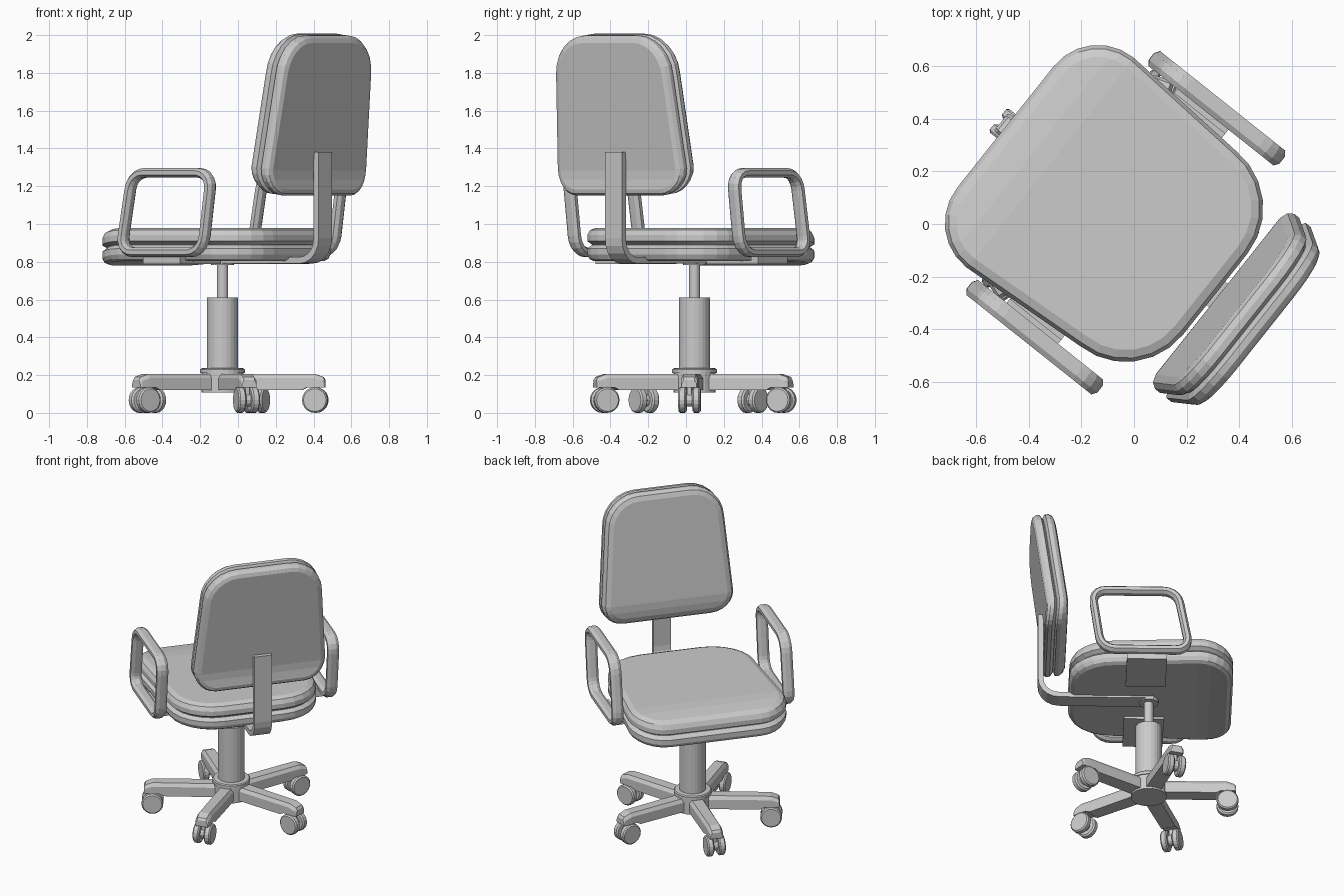
import bpy, bmesh
from math import pi, sin, cos, radians
from mathutils import Matrix, Vector

if "Cube" in bpy.data.objects:
    bpy.data.objects.remove(bpy.data.objects["Cube"])

# chair frame: +x = towards backrest, y = sideways; turned and shifted into place
BASE = Matrix.Translation((-0.082, 0.045, 0))
CHAIR = BASE @ Matrix.Rotation(radians(-38.5), 4, 'Z')


def finish(name, bm, matrix):
    bmesh.ops.transform(bm, matrix=matrix, verts=bm.verts)
    bmesh.ops.recalc_face_normals(bm, faces=bm.faces)
    me = bpy.data.meshes.new(name)
    bm.to_mesh(me)
    bm.free()
    ob = bpy.data.objects.new(name, me)
    bpy.context.collection.objects.link(ob)
    return ob


def loft(rings, closed=False):
    bm = bmesh.new()
    vs = [[bm.verts.new(p) for p in r] for r in rings]
    n = len(vs[0])
    pairs = list(zip(vs, vs[1:])) + ([(vs[-1], vs[0])] if closed else [])
    for a, b in pairs:
        for i in range(n):
            j = (i + 1) % n
            bm.faces.new((a[i], a[j], b[j], b[i]))
    if not closed:
        bm.faces.new(vs[0])
        bm.faces.new(vs[-1])
    return bm


def lathe(name, profile, matrix, n=24):
    rings = [[(r * cos(2 * pi * i / n), r * sin(2 * pi * i / n), z) for i in range(n)]
             for r, z in profile]
    return finish(name, loft(rings), matrix)


def outline(front, back, wf, wb, rf, rb, inset, seg=6):
    """Rounded, slightly tapered outline, counter-clockwise."""
    pts = []
    for x, w, r, sx, sy, a0 in ((back, wb, rb, 1, 1, 0), (front, wf, rf, -1, 1, 90),
                                (front, wf, rf, -1, -1, 180), (back, wb, rb, 1, -1, 270)):
        for k in range(seg + 1):
            a = radians(a0 + 90 * k / seg)
            rr = r - inset
            pts.append((x - sx * r + rr * cos(a), sy * (w - r) + rr * sin(a)))
    return pts


def pad(name, dims, thick, bend_at, drop, matrix):
    """Hard shell plus cushion with a groove between; front end rolls down."""
    prof = [(.035, 0), (.012, .07), (0, .2), (0, .38), (.025, .48),
            (.025, .5), (0, .6), (0, .78), (.014, .93), (.045, 1)]
    bm = loft([[(x, y, h * thick) for x, y in outline(*dims, i)] for i, h in prof])
    front = dims[0]
    for f in (0, .35, .7):
        bmesh.ops.bisect_plane(bm, geom=bm.verts[:] + bm.edges[:] + bm.faces[:],
                               plane_co=(bend_at + (front - bend_at) * f, 0, 0),
                               plane_no=(1, 0, 0))
    for v in bm.verts:
        t = max(0, (bend_at - v.co.x) / (bend_at - front))
        v.co.z -= drop * t ** 1.6
    return finish(name, bm, matrix)


def fillet(pts, r, closed, seg=5):
    """Round the corners of an (x, z) path."""
    out, n = [], len(pts)
    for i, p in enumerate(pts):
        p = Vector(p)
        if not closed and i in (0, n - 1):
            out.append(p)
            continue
        a = p + (Vector(pts[i - 1]) - p).normalized() * r
        b = p + (Vector(pts[(i + 1) % n]) - p).normalized() * r
        for k in range(seg + 1):
            t = k / seg
            w = 2 * t * (1 - t) * .8
            s = (1 - t) ** 2 + w + t * t
            out.append((a * (1 - t) ** 2 + p * w + b * t * t) / s)
    return out


def sweep(path, section, y, closed):
    rings, n = [], len(path)
    for i, p in enumerate(path):
        q0 = path[i - 1] if closed or i else p
        q1 = path[(i + 1) % n] if closed or i < n - 1 else p
        t = (q1 - q0).normalized()
        nx, nz = -t.y, t.x
        rings.append([(p.x + nx * s, y + w, p.y + nz * s) for s, w in section])
    return loft(rings, closed)


def box(name, lo, hi, matrix):
    bm = bmesh.new()
    bmesh.ops.create_cube(bm, size=1)
    size = [b - a for a, b in zip(lo, hi)]
    mid = [(a + b) / 2 for a, b in zip(lo, hi)]
    bmesh.ops.scale(bm, vec=size, verts=bm.verts)
    bmesh.ops.translate(bm, vec=mid, verts=bm.verts)
    return finish(name, bm, matrix)


# seat
pad("seat", (-.52, .50, .51, .475, .215, .28), .177, -.30, .03,
    CHAIR @ Matrix.Translation((0, 0, .803)))

# backrest: same pad stood up, leaning back, rolled end at the bottom
t = radians(7.5)
stand = Matrix(((sin(t), 0, -cos(t), .69), (0, -1, 0, 0),
                (cos(t), 0, sin(t), 1.572), (0, 0, 0, 1)))
pad("backrest", (-.425, .425, .425, .385, .14, .215), .14, -.29, .03, CHAIR @ stand)

# bent bar carrying the backrest
bar = fillet([(-.03, .807), (.676, .807), (.676, 1.38)], .12, False)
finish("back_support_bar",
       sweep(bar, [(-.017, -.057), (.017, -.057), (.017, .057), (-.017, .057)], .003, False), CHAIR)

# armrest loops and their mounting plates
loop = fillet([(-.243, .85), (.31, .85), (.37, 1.271), (-.165, 1.271)], .09, True)
tube = [(.025 * sx, .036 * sy) for sx, sy in ((1, .45), (.45, 1), (-.45, 1), (-1, .45),
                                              (-1, -.45), (-.45, -1), (.45, -1), (1, -.45))]
for side, s in (("left", -1), ("right", 1)):
    finish(side + "_armrest", sweep(loop, tube, .556 * s, True), CHAIR)
    y = sorted((.2 * s, .55 * s))
    box(side + "_armrest_plate", (-.10, y[0], .788), (.15, y[1], .806), CHAIR)
    y = sorted((.50 * s, .55 * s))
    box(side + "_armrest_bracket", (-.10, y[0], .79), (.15, y[1], .85), CHAIR)

# gas column and hub
lathe("seat_mount", [(.06, .782), (.06, .81)], BASE)
lathe("piston", [(.029, .58), (.029, .81)], BASE)
lathe("column", [(.083, .2), (.083, .61)], BASE)
lathe("hub", [(.112, .108), (.112, .21), (.118, .21), (.118, .23), (.112, .236), (.083, .238)], BASE)

# five legs with twin-wheel casters
for k in range(5):
    m = BASE @ Matrix.Rotation(radians(-3 + 72 * k), 4, 'Z')
    rings = []
    for r, w, zb, zt in ((.05, .05, .12, .206), (.42, .046, .12, .206), (.45, .046, .135, .206),
                         (.49, .046, .135, .206), (.535, .044, .135, .19), (.545, .04, .135, .175)):
        rings.append([(r, -w, zb), (r, w, zb), (r, w, zt - .022), (r, .7 * w, zt),
                      (r, -.7 * w, zt), (r, -w, zt - .022)])
    finish(f"leg_{k + 1}", loft(rings), m)
    axle = m @ Matrix.Translation((.492, 0, .068)) @ Matrix.Rotation(pi / 2, 4, 'X')
    lathe(f"caster_axle_{k + 1}", [(.035, -.03), (.035, .03)], axle, 12)
    box(f"caster_stem_{k + 1}", (.472, -.012, .07), (.512, .012, .15), m)
    for s in (-1, 1):
        lathe(f"caster_wheel_{k + 1}_{'a' if s < 0 else 'b'}",
              [(.058, .016 * s), (.068, .024 * s), (.068, .05 * s), (.06, .058 * s)], axle, 20)
